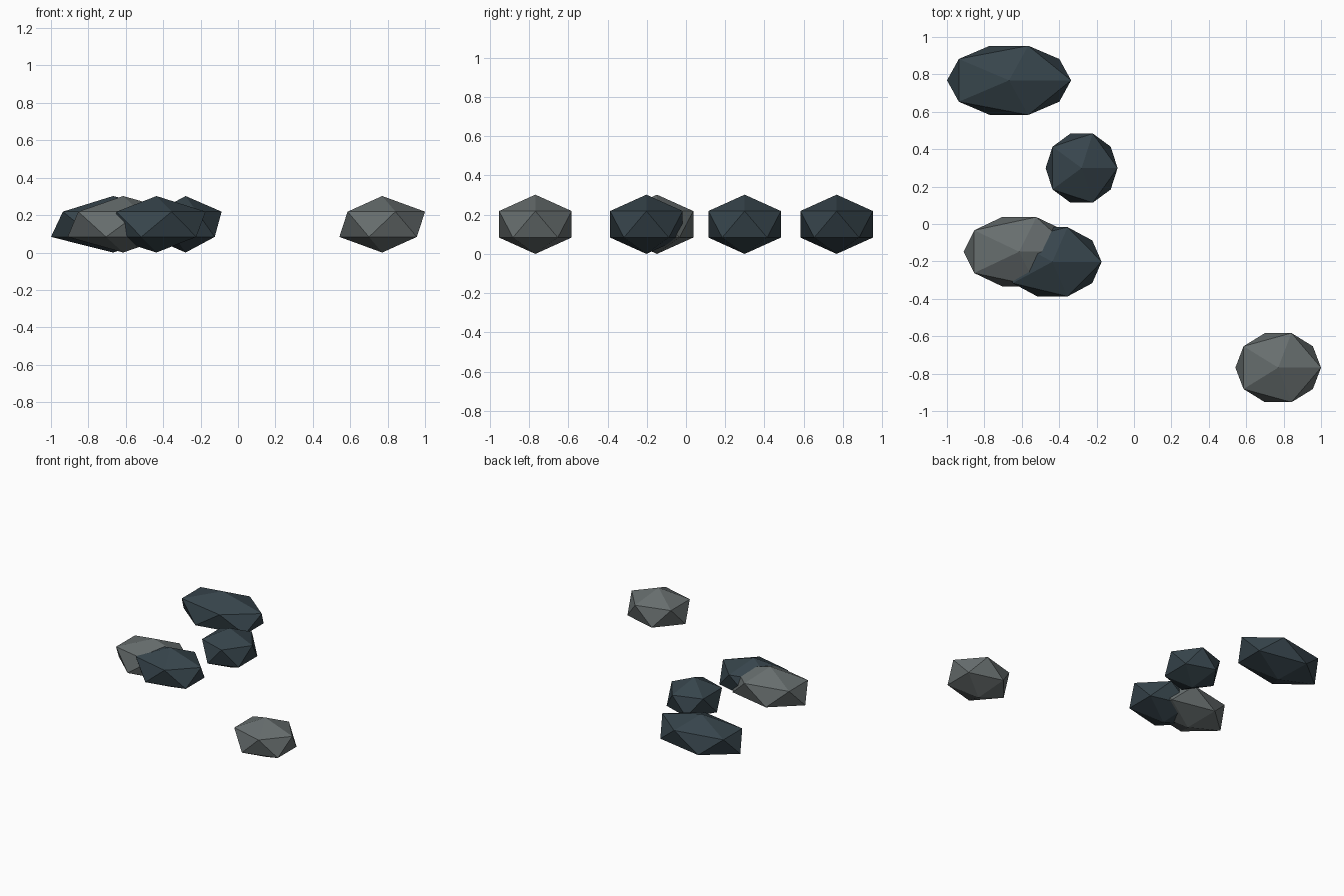
import bpy

if "Cube" in bpy.data.objects:
    bpy.data.objects.remove(bpy.data.objects["Cube"])


def make_material(name, color):
    mat = bpy.data.materials.new(name)
    mat.diffuse_color = (*color, 1.0)
    mat.use_nodes = True
    mat.node_tree.nodes["Principled BSDF"].inputs["Base Color"].default_value = mat.diffuse_color
    return mat


dark = make_material("dark slate", (0.038, 0.059, 0.072))
light = make_material("light grey stone", (0.135, 0.155, 0.156))

HALF_DEPTH = 0.2175   # shared y radius
HALF_HEIGHT = 0.151   # shared z radius


def rock(name, x, y, half_length, mat):
    """Flat-shaded icosahedron stretched along x and resting on the ground."""
    bpy.ops.mesh.primitive_ico_sphere_add(subdivisions=1, radius=1.0,
                                          location=(x, y, HALF_HEIGHT))
    obj = bpy.context.object
    obj.name = name
    obj.scale = (half_length, HALF_DEPTH, HALF_HEIGHT)
    bpy.ops.object.transform_apply(location=False, rotation=False, scale=True)
    obj.data.materials.append(mat)
    return obj


# Scattered stones, back to front
rock("long_dark_rock", -0.668, 0.768, 0.371, dark)
rock("round_dark_rock", -0.280, 0.299, 0.215, dark)
rock("long_light_rock", -0.614, -0.148, 0.332, light)
rock("leaning_dark_rock", -0.436, -0.202, 0.294, dark)
rock("lone_light_rock", 0.771, -0.768, 0.256, light)
